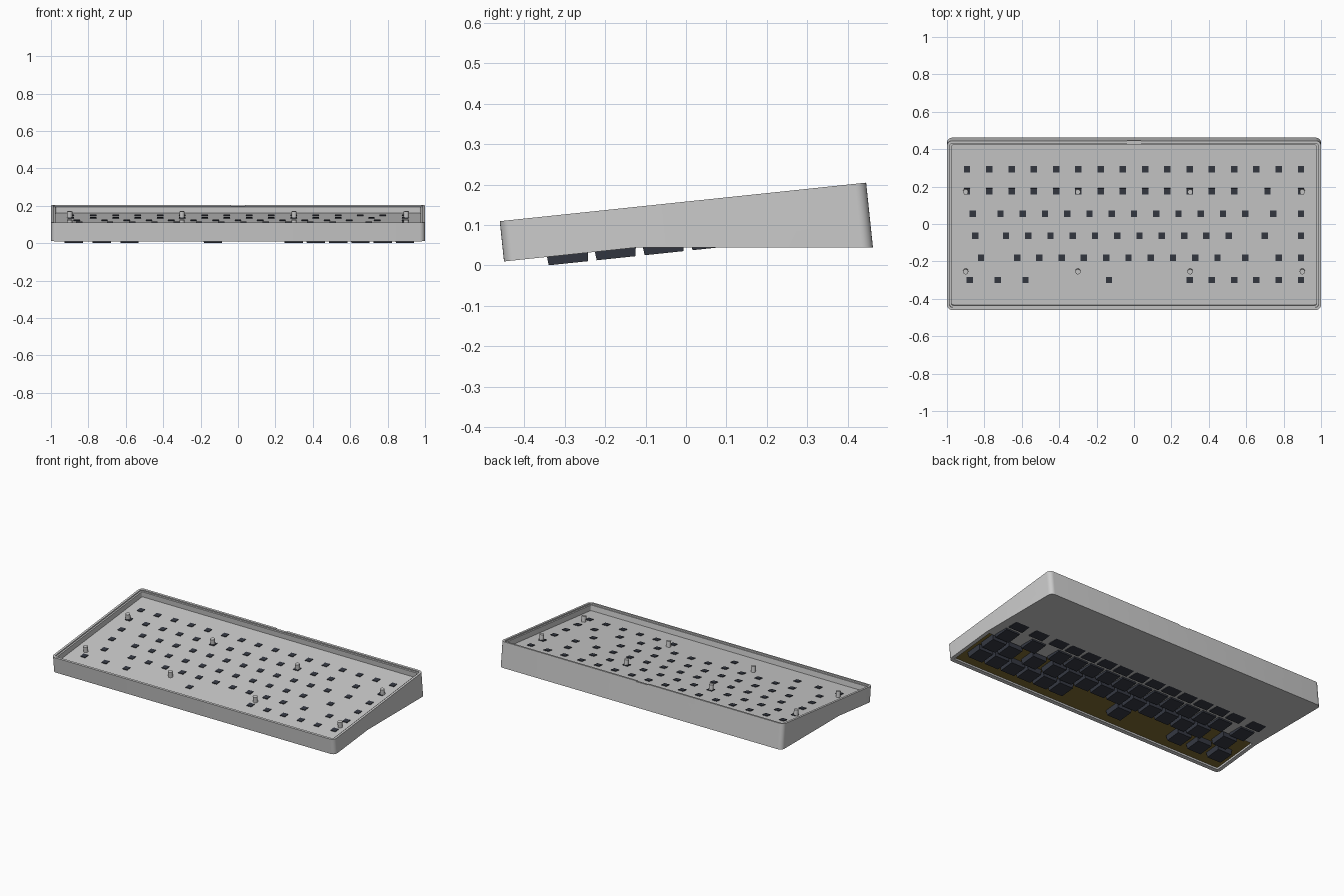
import bpy, bmesh, math
from mathutils import Matrix, Vector

if "Cube" in bpy.data.objects:
    bpy.data.objects.remove(bpy.data.objects["Cube"])

TILT = Matrix.Translation((0, -0.0075, 0.157)) @ Matrix.Rotation(math.radians(6), 4, 'X')
U = 0.119                      # key pitch
HX, HY = 1.0, 0.455            # half size of the case
FLOOR, PLATE, RIM, KEY_END = -0.042, -0.088, -0.1, -0.121


def material(name, rgb):
    m = bpy.data.materials.new(name)
    m.diffuse_color = (*rgb, 1)
    m.use_nodes = True
    m.node_tree.nodes["Principled BSDF"].inputs["Base Color"].default_value = m.diffuse_color
    return m


def finish(name, bm, mat=None):
    bmesh.ops.recalc_face_normals(bm, faces=bm.faces)
    me = bpy.data.meshes.new(name)
    bm.to_mesh(me)
    bm.free()
    ob = bpy.data.objects.new(name, me)
    bpy.context.collection.objects.link(ob)
    ob.matrix_world = TILT
    if mat:
        me.materials.append(mat)
    return ob


def smooth(ob):
    bpy.ops.object.select_all(action='DESELECT')
    ob.select_set(True)
    bpy.context.view_layer.objects.active = ob
    bpy.ops.object.shade_smooth_by_angle(angle=math.radians(30))


def outline(hx, hy, r, n=6):
    pts = []
    for k, (sx, sy) in enumerate([(1, 1), (-1, 1), (-1, -1), (1, -1)]):
        for i in range(n + 1):
            a = math.pi / 2 * (k + i / n)
            pts.append((sx * (hx - r) + r * math.cos(a), sy * (hy - r) + r * math.sin(a)))
    return pts


def loft(bm, rings, cap=False, closed=False):
    vs = [[bm.verts.new((x, y, z)) for x, y in pts] for pts, z in rings]
    n = len(vs[0])
    pairs = list(zip(vs, vs[1:])) + ([(vs[-1], vs[0])] if closed else [])
    for a, b in pairs:
        for i in range(n):
            j = (i + 1) % n
            bm.faces.new((a[i], a[j], b[j], b[i]))
    if cap:
        bm.faces.new(vs[0])
        bm.faces.new(vs[-1])


def frustum(bm, x, y, z0, z1, s0, s1):
    def sq(s):
        return [(x + a * s / 2, y + b * s / 2) for a, b in ((1, 1), (-1, 1), (-1, -1), (1, -1))]
    loft(bm, [(sq(s0), z0), (sq(s1), z1)], cap=True)


dark = material("dark_plastic", (0.035, 0.04, 0.055))
gold = material("gold_plate", (0.20, 0.14, 0.03))

# case wall, with a small step at the upper inside edge
outer = outline(HX, HY, 0.028)
lip = outline(HX - 0.014, HY - 0.014, 0.016)
inner = outline(HX - 0.024, HY - 0.024, 0.01)
bm = bmesh.new()
loft(bm, [(outer, 0), (outer, RIM), (inner, RIM), (inner, -0.008), (lip, -0.008), (lip, 0)], closed=True)
wall = finish("case_wall", bm)

# shallow cable notch in the back wall
bm = bmesh.new()
bmesh.ops.create_cube(bm, size=1, matrix=Matrix.Translation((0, HY, 0)) @ Matrix.Diagonal((0.075, 0.1, 0.009, 1)))
cutter = finish("notch_cutter", bm)
cutter.hide_render = True
cutter.hide_set(True)
mod = wall.modifiers.new("notch", 'BOOLEAN')
mod.operation, mod.object, mod.solver = 'DIFFERENCE', cutter, 'EXACT'
smooth(wall)

# level wedge under the rear of the case
bm = bmesh.new()
loft(bm, [(outer, RIM), (outer, -0.25)], cap=True)
inv = TILT.inverted()
co, no = inv @ Vector((0, 0, 0.045)), inv.to_3x3() @ Vector((0, 0, -1))
cut = bmesh.ops.bisect_plane(bm, geom=bm.verts[:] + bm.edges[:] + bm.faces[:],
                             plane_co=co, plane_no=no, clear_outer=True)
edges = [e for e in cut["geom_cut"] if isinstance(e, bmesh.types.BMEdge)]
bmesh.ops.holes_fill(bm, edges=[e for e in bm.edges if e.is_boundary])
smooth(finish("rear_wedge", bm))

# tray floor and the plate beneath it
bm = bmesh.new()
loft(bm, [(inner, FLOOR), (inner, -0.065)], cap=True)
finish("tray_floor", bm)
bm = bmesh.new()
loft(bm, [(inner, -0.065), (inner, PLATE)], cap=True)
finish("key_plate", bm, gold)

# key rows from back to front, as key widths in pitch units; negative is a gap
one = [1]
rows = [one * 16,
        one * 13 + [2, 1],
        [1.5] + one * 12 + [1.5, 1],
        [1.75] + one * 11 + [2.25, 1],
        [2.25] + one * 10 + [1.5, -0.25, 1, 1],
        [1.25] * 3 + [6.25] + one * 6]
caps, pads = bmesh.new(), bmesh.new()
for r, row in enumerate(rows):
    y, edge = (2.5 - r) * U, 0
    for w in row:
        if w > 0:
            x = (edge + w / 2 - 8) * U
            frustum(caps, x, y, PLATE, KEY_END, 0.104, 0.097)
            frustum(pads, x, y, FLOOR, FLOOR + 0.004, 0.034, 0.034)
        edge += abs(w)
finish("keycaps", caps, dark)
finish("switch_pads", pads, dark)

# mounting posts in the tray
bm = bmesh.new()
for x in (-0.9, -0.3, 0.3, 0.9):
    for y in (0.179, -0.25):
        bmesh.ops.create_cone(bm, cap_ends=True, segments=16, radius1=0.014, radius2=0.014,
                              depth=0.036, matrix=Matrix.Translation((x, y, FLOOR + 0.018)))
smooth(finish("mounting_posts", bm))
